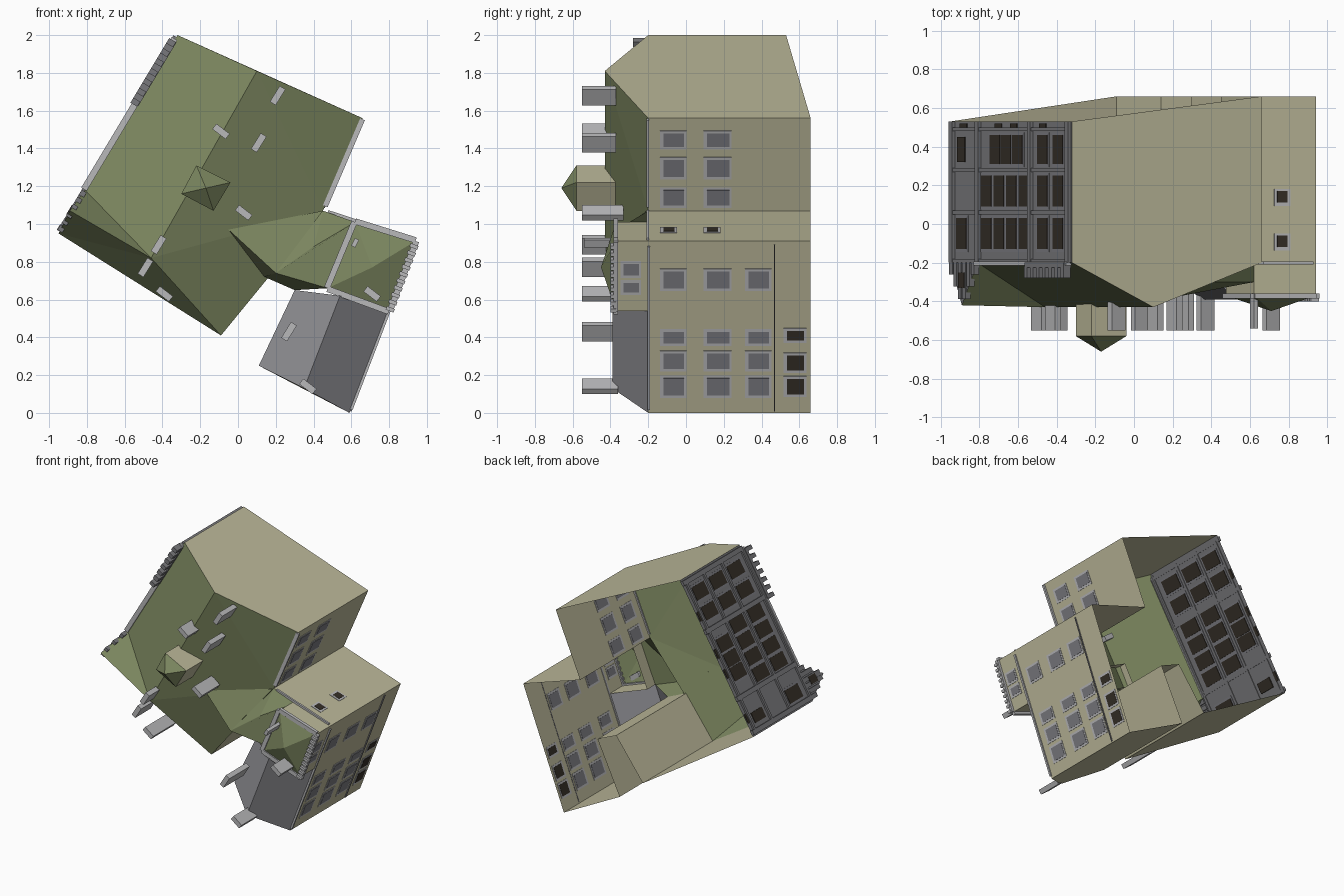
import bpy
from mathutils import Vector

if "Cube" in bpy.data.objects:
    bpy.data.objects.remove(bpy.data.objects["Cube"])


def material(name, rgb):
    m = bpy.data.materials.new(name)
    m.diffuse_color = (*rgb, 1)
    m.use_nodes = True
    m.node_tree.nodes["Principled BSDF"].inputs["Base Color"].default_value = m.diffuse_color
    return m


CREAM = material("cream_wall", (0.50, 0.48, 0.32))
GREEN = material("green_roof", (0.20, 0.24, 0.115))
SLATE = material("slate_roof", (0.27, 0.27, 0.29))
STONE = material("grey_stone", (0.19, 0.19, 0.20))
TRIM = material("light_trim", (0.48, 0.48, 0.49))
GLASS = material("grey_glass", (0.20, 0.20, 0.22))
DARK = material("dark_window", (0.035, 0.028, 0.020))


def mesh(name, mat, verts, faces):
    me = bpy.data.meshes.new(name)
    me.from_pydata(verts, [], faces)
    me.materials.append(mat)
    ob = bpy.data.objects.new(name, me)
    bpy.context.collection.objects.link(ob)
    return ob


def polys(name, mat, loops):
    """One object from separate polygons."""
    v, f = [], []
    for lp in loops:
        f.append(list(range(len(v), len(v) + len(lp))))
        v += lp
    return mesh(name, mat, v, f)


def at(p, y=-0.2):
    return (p[0], y, p[1])


def wall(a, b, ya=0.66, yb=0.66, top=-0.2):
    return [at(a, ya), at(b, yb), at(b, top), at(a, top)]


def boxes(name, mat, items):
    """Boxes along plan lines: (a, b, u0, u1, y0, y1, inner offset, outer offset)."""
    v, f = [], []
    for a, b, u0, u1, y0, y1, o0, o1 in items:
        a, b = Vector(a), Vector(b)
        d = b - a
        n = Vector((d.y, -d.x)).normalized()
        k = len(v)
        for y in (y0, y1):
            for u, o in ((u0, o0), (u1, o0), (u1, o1), (u0, o1)):
                v.append(at(a + d * u + n * o, y))
        f += [[k + i for i in q] for q in ((0, 1, 2, 3), (7, 6, 5, 4), (0, 4, 5, 1),
                                           (1, 5, 6, 2), (2, 6, 7, 3), (3, 7, 4, 0))]
    return mesh(name, mat, v, f)


# Plan corners (x, z); the building's own "up" is -y
A, B, C, D, E = (-.32, 2.0), (.66, 1.56), (.45, 1.07), (-.09, .41), (-.95, .95)
G = (-.81, 1.18)                       # start of the corner gable
D2 = (.14, .72)                        # where link meets the main wing
P, Q, R, S = (.11, .25), (.59, 0), (.94, .91), (.30, .65)   # annex
R1, R2 = (.10, -.43, 1.81), (-.46, -.43, .82)               # main ridge
K = (-.89, -.42, 1.07)                 # corner gable peak
T = [(.475, .66), (.80, .54), (.94, .91), (.62, 1.01)]      # tower

# Main wing
polys("main_walls", CREAM, [
    [at(B, .66), at(A, .53), at(A), R1, at(B)],
    wall(C, B), wall(E, D, .53), wall(D, D2)])
polys("stone_facade", STONE, [wall(A, E, .53, .53), [at(G), at(E), K]])
polys("main_roof", GREEN, [
    [at(A), at(G), R2, R1], [at(G), K, R2], [K, at(E), R2], [at(E), at(D), R2],
    [R2, at(D), at(C)], [R2, at(C), R1], [R1, at(C), at(B)]])

# Link roof between the wings
H, L = (-.05, -.335, .97), (.20, -.38, .74)
polys("link_roof", GREEN, [
    [H, L, at(C, -.21)], [H, at(D2, -.21), L], [L, at(D2), at(S), at(T[0], -.3)],
    [at(C), L, at((.40, .88), -.3)],
    [L, at(T[0], -.3), at(T[3], -.30), at((.40, .88), -.3)],
    [at(C), at((.40, .88), -.3), at(T[3], -.30), at(T[3])]])

# Annex
g0, g1 = (.35, -.39, .13), (.54, -.39, .62)
polys("annex_walls", CREAM, [
    wall(Q, R), wall(R, C), wall(S, P), wall(D2, S),
    [at(P, .66), at(Q, .66), at(Q), g0, at(P)]])
polys("annex_roof", SLATE, [[at(Q), at(T[1]), g1, g0], [at(P), g0, g1, at(S)]])

# Tower with pyramid roof
polys("tower_walls", CREAM, [wall(T[i], T[(i + 1) % 4], -.2, -.2, -.37) for i in range(4)])
apex = (.71, -.45, .77)
polys("tower_roof", GREEN, [[at(T[i], -.37), at(T[(i + 1) % 4], -.37), apex] for i in range(4)])
boxes("tower_cornice", TRIM, [(T[i], T[(i + 1) % 4], 0, 1, -.385, -.36, -.012, .02)
                              for i in (0, 1, 2, 3)])
boxes("tower_crest", TRIM, [(T[1], T[2], .1 * i, .1 * i + .05, -.40, -.37, -.02, .025)
                            for i in range(10)])

# Roof lantern
W = [(-.30, 1.16), (-.13, 1.07), (-.04, 1.22), (-.22, 1.31)]
polys("lantern_walls", CREAM, [wall(W[i], W[(i + 1) % 4], -.36, -.36, -.58) for i in range(4)])
polys("lantern_roof", GREEN, [[at(W[i], -.58), at(W[(i + 1) % 4], -.58), (-.17, -.66, 1.19)]
                              for i in range(4)])

# Chimneys: (x, z, base y, turn direction)
chimneys = [(.21, 1.68, -.37, 1), (-.09, 1.49, -.38, -1), (.11, 1.43, -.37, 1),
            (.03, 1.06, -.33, -1), (-.42, .89, -.38, 1), (-.49, .77, -.36, 1),
            (-.39, .63, -.27, -1), (.27, .43, -.30, 1), (.37, .14, -.36, -1),
            (.71, .63, -.38, -1)]
items = []
for x, z, y, s in chimneys:
    d = Vector((.026, .042)) if s > 0 else Vector((-.035, .027))
    c = Vector((x, z))
    items.append((c - d, c + d, 0, 1, -.55, y, -.018, .018))
items.append(((.61, .88), (.63, .92), 0, 1, -.54, -.36, -.012, .012))
boxes("chimneys", TRIM, items)


def u_of(x):
    return (x - A[0]) / (E[0] - A[0])


# Stone facade: windows on three floors, bands, pilasters and parapet
rows = [(-.14, .04), (.08, .26), (.30, .47)]
dark, frames = [], []
for r, (y0, y1) in enumerate(rows):
    xs = [-.39, -.47] + ([-.60, -.66, -.715] if r == 2 else [-.565, -.63, -.695, -.76])
    if r == 0:
        xs.append(-.89)
    for x in xs:
        u0, u1 = u_of(x + .026), u_of(x - .026)
        dark.append((A, E, u0, u1, y0 + .01, y1 - .01, -.008, .006))
        frames.append((A, E, u0 - .012, u1 + .012, y0 - .006, y1 + .004, -.003, .003))
dark += [(A, E, u_of(-.87), u_of(-.91), .32, .45, -.008, .006)]
dark += [(A, E, u_of(x + .018), u_of(x - .018), .495, .52, -.006, .005)
         for x in (-.88, -.70, -.62, -.47)]
boxes("facade_windows", DARK, dark)
boxes("facade_window_frames", GLASS, frames)
boxes("facade_bands", STONE, [(A, E, .01, .99, y, y + .02, -.005, .014)
                              for y in (-.2, .05, .27, .48)])
boxes("facade_pilasters", STONE, [(A, E, u_of(x) - .014, u_of(x) + .014, -.2, .53, -.004, .018)
                                  for x in (-.335, -.53, -.80, -.935)])
boxes("facade_parapet", STONE, [(A, E, .03, .35, -.225, -.2, -.015, .03)] +
      [(A, E, .03 + .05 * i, .055 + .05 * i, -.28, -.22, -.012, .03) for i in range(7)])
boxes("facade_eave", TRIM, [(A, E, .02, .78, -.215, -.195, -.012, .022)])
boxes("gable_steps", STONE, [(G, E, .03 + .16 * i, .15 + .16 * i, -.26 - .16 * (1 - abs(i - 2.5) / 2.5),
                              -.2, -.015, .015) for i in range(6)])
boxes("gable_window", DARK, [(G, E, .38, .60, -.33, -.25, .012, .018)])

# Plain windows: light surround with glass set in it
glass, surround, dim = [], [], []


def window(a, b, u0, u1, y0, y1, pane=None):
    m = .015 / (Vector(b) - Vector(a)).length
    surround.append((a, b, u0 - m, u1 + m, y0 - .018, y1 + .012, -.003, .003))
    (glass if pane is None else pane).append((a, b, u0, u1, y0, y1, -.005, .005))


for z0, z1 in ((.66, .75), (.37, .43), (.235, .315), (.095, .185)):
    for y0, y1 in ((-.13, .0), (.10, .24), (.32, .45)):
        window(Q, R, z0 / .91, z1 / .91, y0 + .01, y1 - .01)
for z0, z1 in ((.385, .435), (.225, .305), (.10, .18)):
    window(Q, R, z0 / .91, z1 / .91, .535, .625, dim)
for z0, z1 in ((1.41, 1.48), (1.25, 1.34), (1.10, 1.18)):
    for y0, y1 in ((-.13, .0), (.10, .24)):
        window(C, B, (z0 - 1.07) / .49, (z1 - 1.07) / .49, y0 + .01, y1 - .01)
for z0, z1 in ((.64, .69), (.73, .79)):
    window(T[1], T[2], (z0 - .54) / .37, (z1 - .54) / .37, -.33, -.25)
for y0 in (-.12, .11):
    window(R, C, .30, .41, y0, y0 + .06, dim)
boxes("window_surrounds", TRIM, surround)
boxes("window_glass", GLASS, glass)
boxes("small_dark_windows", DARK, dim)

# Wall mouldings and eaves
boxes("annex_string_course", GLASS, [(Q, R, .01, .98, .465, .472, -.002, .008)])
boxes("eave_mouldings", TRIM, [(C, B, .05, .99, -.21, -.195, -.012, .015),
                               (R, C, .03, .95, -.21, -.195, -.008, .012),
                               (Q, R, .02, .97, -.205, -.19, -.004, .010)])
